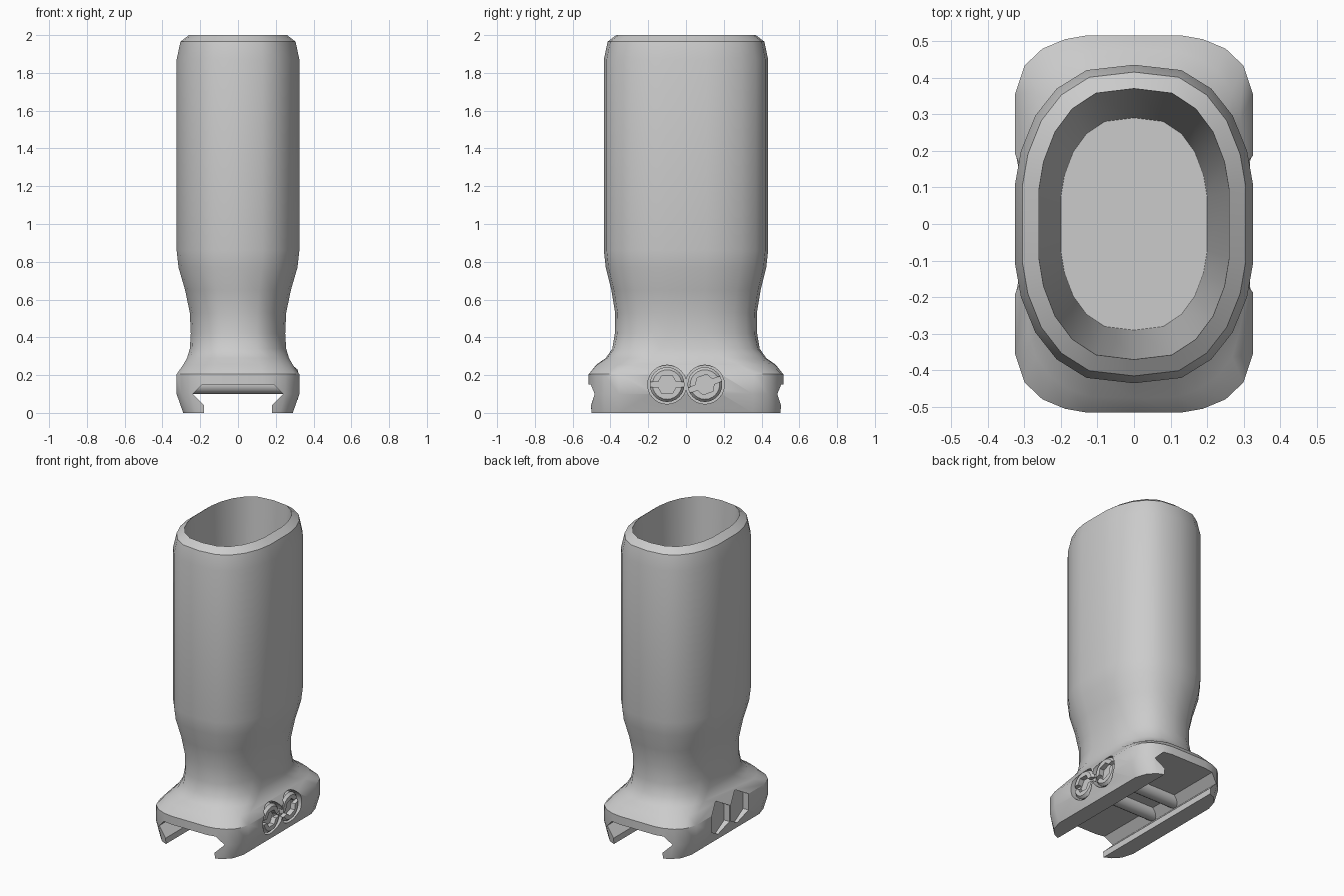
import bpy
import bmesh
from math import sin, cos, pi, radians

if "Cube" in bpy.data.objects:
    bpy.data.objects.remove(bpy.data.objects["Cube"], do_unlink=True)

grey = bpy.data.materials.new("matte grey")
grey.use_nodes = True
colour = (0.6, 0.6, 0.6, 1)
grey.diffuse_color = colour
grey.node_tree.nodes["Principled BSDF"].inputs["Base Color"].default_value = colour


def loft(name, rings):
    """Skin a stack of equal-length rings and cap both ends."""
    bm = bmesh.new()
    rows = [[bm.verts.new(p) for p in ring] for ring in rings]
    n = len(rows[0])
    for a, b in zip(rows, rows[1:]):
        for i in range(n):
            j = (i + 1) % n
            bm.faces.new((a[i], a[j], b[j], b[i]))
    bm.faces.new(rows[0])
    bm.faces.new(rows[-1])
    bmesh.ops.recalc_face_normals(bm, faces=bm.faces)
    mesh = bpy.data.meshes.new(name)
    bm.to_mesh(mesh)
    bm.free()
    mesh.materials.append(grey)
    obj = bpy.data.objects.new(name, mesh)
    bpy.context.collection.objects.link(obj)
    return obj


def crosswise(name, sides, y, z, sections, phase=0.0):
    """Regular prism along x; sections are (x, radius)."""
    turns = [phase + 2 * pi * i / sides for i in range(sides)]
    return loft(name, [[(x, y + r * cos(t), z + r * sin(t)) for t in turns]
                       for x, r in sections])


def activate(obj):
    bpy.ops.object.select_all(action='DESELECT')
    obj.select_set(True)
    bpy.context.view_layer.objects.active = obj


def cut(target, cutter):
    mod = target.modifiers.new("cut", 'BOOLEAN')
    mod.operation = 'DIFFERENCE'
    mod.solver = 'EXACT'
    mod.object = cutter
    activate(target)
    bpy.ops.object.modifier_apply(modifier=mod.name)
    bpy.data.objects.remove(cutter, do_unlink=True)


def smooth(obj, angle=35):
    activate(obj)
    bpy.ops.object.shade_smooth_by_angle(angle=radians(angle))


# Quarter outlines of the squarish foot and the oval handle
FOOT = [(0, 1), (.4, 1), (.58, .98), (.77, .93), (.92, .84), (1, .69)]
OVAL = [(0, 1), (.4, .966), (.65, .85), (.83, .68), (.95, .46), (1, .25)]


def plan(z, hx, hy, blend):
    q = [((a + (c - a) * blend) * hx, (b + (d - b) * blend) * hy)
         for (a, b), (c, d) in zip(FOOT, OVAL)]
    half = q + [(x, -y) for x, y in reversed(q)]
    return [(x, y, z) for x, y in half + [(-x, y) for x, y in half[-2:0:-1]]]


# Handle: foot, waist, tube, rounded lip, then down into the cavity
handle = loft("grip_body", [plan(*s) for s in [
    (0, .29, .515, 0), (.1, .325, .515, 0), (.205, .325, .515, 0),
    (.255, .29, .475, .2), (.29, .27, .425, .5), (.34, .255, .39, .8),
    (.42, .25, .377, 1), (.53, .255, .375, 1), (.65, .28, .395, 1),
    (.77, .315, .425, 1), (.86, .325, .435, 1), (1.87, .325, .435, 1),
    (1.965, .305, .415, 1), (2, .26, .37, 1), (.55, .2, .29, 1)]])

# Dovetail rail channel through the foot
half = [(.18, -.1), (.18, .04), (.24, .1), (.19, .15)]
channel = half + [(-x, z) for x, z in reversed(half)]
cut(handle, loft("channel_cutter", [[(x, y, z) for x, z in channel] for y in (-.7, .7)]))

# Bolt pockets on the left side, nut pockets on the right
BOLT_Z = .15
for y in (-.1, .1):
    cut(handle, crosswise("bolt_pocket", 24, y, BOLT_Z, [(.265, .103), (.5, .103)]))
    cut(handle, crosswise("nut_pocket", 6, y, BOLT_Z, [(-.5, .108), (-.285, .108)], pi / 2))
smooth(handle)

# Cross bolts with slotted hex-socket heads
for label, y, tilt in (("front", -.1, 0), ("rear", .1, radians(20))):
    rod = crosswise(label + "_bolt_rod", 20, y, BOLT_Z, [(-.25, .05), (.27, .05)])
    smooth(rod)
    head = crosswise(label + "_bolt_head", 24, y, BOLT_Z,
                     [(.26, .092), (.3, .092), (.317, .078)])
    cut(head, crosswise("socket_cutter", 6, y, BOLT_Z, [(.285, .055), (.4, .055)], tilt))
    corners = [(-.12, -.014), (.12, -.014), (.12, .014), (-.12, .014)]
    slot = [(y + u * cos(tilt) - v * sin(tilt), BOLT_Z + u * sin(tilt) + v * cos(tilt))
            for u, v in corners]
    cut(head, loft("slot_cutter", [[(x, a, b) for a, b in slot] for x in (.29, .4)]))
    smooth(head, 25)
